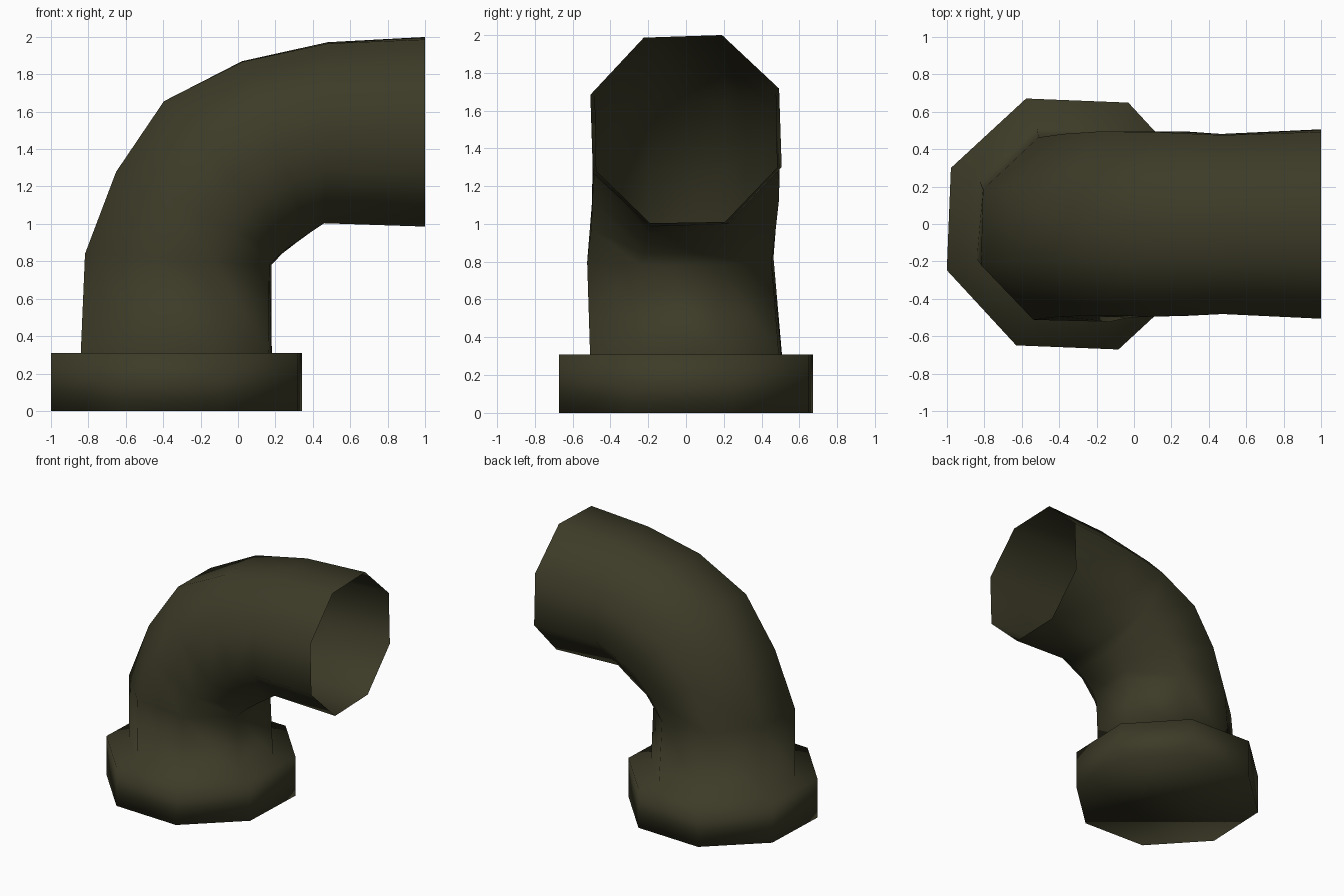
import bpy, bmesh, math
from mathutils import Vector

if "Cube" in bpy.data.objects:
    bpy.data.objects.remove(bpy.data.objects["Cube"])

SIDES = 8
olive = bpy.data.materials.new("dark_olive")
olive.diffuse_color = (0.046, 0.044, 0.021, 1.0)
olive.use_nodes = True
olive.node_tree.nodes["Principled BSDF"].inputs["Base Color"].default_value = olive.diffuse_color

bm = bmesh.new()


def ring(outer, inner, half_width, y=0.0, turn=24.8):
    """Octagon whose extremes in the xz plane are the outer and inner bend points."""
    o, i = Vector((outer[0], 0, outer[1])), Vector((inner[0], 0, inner[1]))
    c = (o + i) / 2 + Vector((0, y, 0))
    k = math.cos(math.radians(20.4))
    u, v = (o - i) / 2 / k, Vector((0, half_width / k, 0))
    angles = [math.radians(turn + 360 * n / SIDES) for n in range(SIDES)]
    return [bm.verts.new(c + u * math.cos(a) + v * math.sin(a)) for a in angles]


# Collar at the foot, then the pipe sweeping through the bend to the open mouth
rings = [
    ring((-1.00, 0.00), (0.34, 0.00), 0.67),
    ring((-1.00, 0.31), (0.34, 0.31), 0.67),
    ring((-0.84, 0.31), (0.18, 0.31), 0.507),
    ring((-0.82, 0.84), (0.18, 0.78), 0.495, -0.03, 24),
    ring((-0.655, 1.28), (0.24, 0.84), 0.495, -0.01, 23.5),
    ring((-0.40, 1.66), (0.315, 0.895), 0.50, 0, 23),
    ring((0.02, 1.875), (0.39, 0.95), 0.50, 0, 22),
    ring((0.48, 1.975), (0.46, 1.00), 0.485, 0, 21.5),
    ring((1.00, 2.00), (1.00, 0.985), 0.507, 0, 20.6),
]
for a, b in zip(rings, rings[1:]):
    for n in range(SIDES):
        m = (n + 1) % SIDES
        bm.faces.new((a[n], a[m], b[m], b[n]))

# Closed underside of the collar
bm.faces.new(rings[0])
bmesh.ops.recalc_face_normals(bm, faces=bm.faces)
for f in bm.faces:
    f.smooth = True

mesh = bpy.data.meshes.new("elbow_pipe")
bm.to_mesh(mesh)
bm.free()
mesh.materials.append(olive)
bpy.context.collection.objects.link(bpy.data.objects.new("elbow_pipe", mesh))
